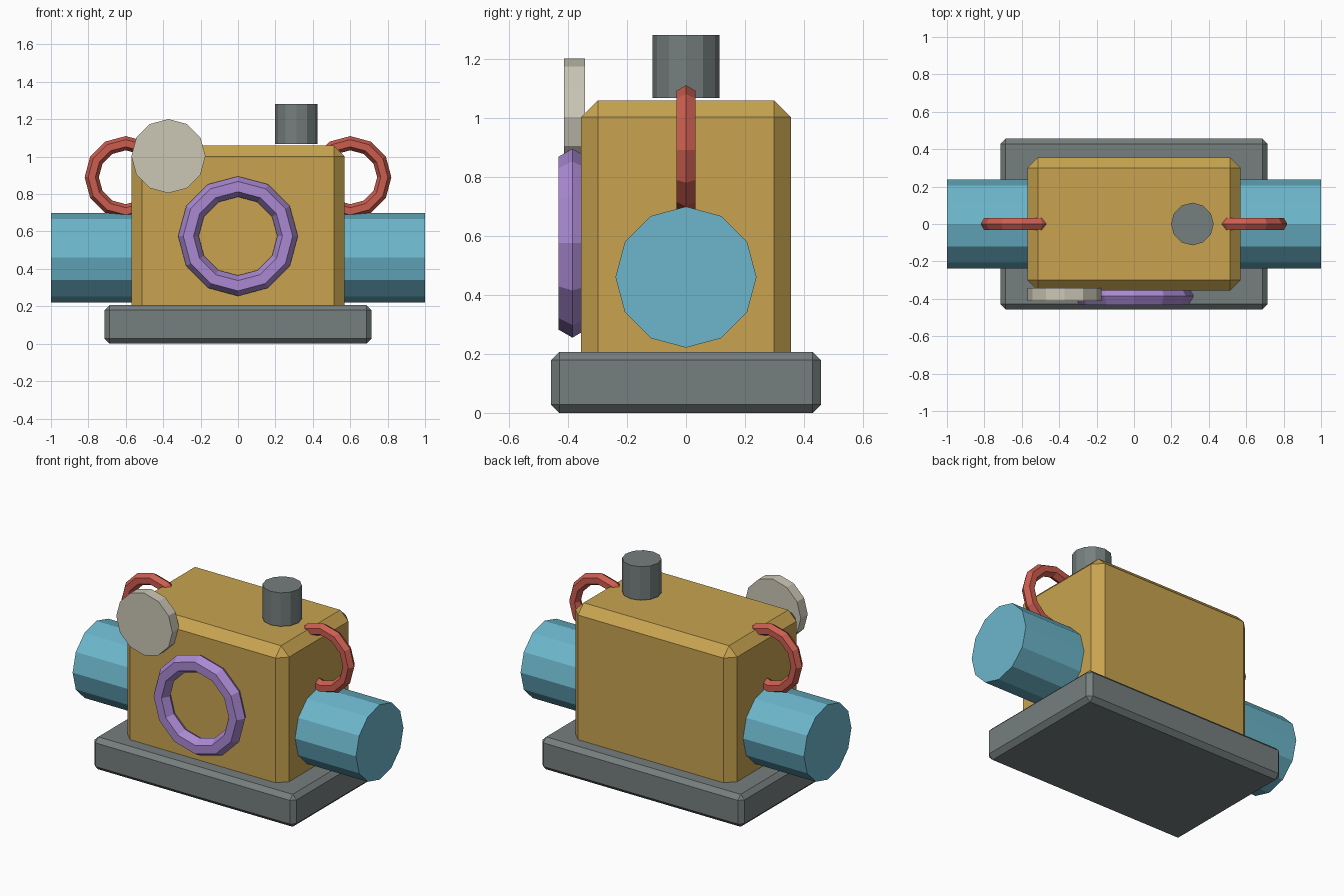
import bpy, bmesh
from math import cos, sin, pi, radians
from mathutils import Matrix, Vector

if "Cube" in bpy.data.objects:
    bpy.data.objects.remove(bpy.data.objects["Cube"])


def material(name, rgb):
    m = bpy.data.materials.new(name)
    m.diffuse_color = (*rgb, 1)
    m.use_nodes = True
    m.node_tree.nodes["Principled BSDF"].inputs["Base Color"].default_value = m.diffuse_color
    return m


GREY = material("slate", (0.18, 0.21, 0.21))
GOLD = material("ochre", (0.58, 0.37, 0.08))
BLUE = material("sky_blue", (0.15, 0.47, 0.60))
RED = material("red", (0.60, 0.11, 0.08))
PURPLE = material("violet", (0.40, 0.25, 0.65))
CREAM = material("cream", (0.60, 0.57, 0.47))

ALONG_X = Matrix.Rotation(radians(90), 4, 'Y')
ALONG_Y = Matrix.Rotation(radians(90), 4, 'X')
ALONG_Z = Matrix()


def finish(name, bm, mat, loc, rot=ALONG_Z):
    bm.transform(rot)
    bmesh.ops.recalc_face_normals(bm, faces=bm.faces)
    me = bpy.data.meshes.new(name)
    bm.to_mesh(me)
    bm.free()
    me.materials.append(mat)
    ob = bpy.data.objects.new(name, me)
    ob.location = loc
    bpy.context.collection.objects.link(ob)
    return ob


def chamfered_box(name, mat, half_x, half_y, z0, z1, chamfer):
    bm = bmesh.new()
    size = Matrix.Diagonal((2 * half_x, 2 * half_y, z1 - z0, 1))
    bmesh.ops.create_cube(bm, size=1, matrix=size)
    bmesh.ops.bevel(bm, geom=bm.edges[:], offset=chamfer, segments=1,
                    profile=0.5, affect='EDGES')
    return finish(name, bm, mat, (0, 0, (z0 + z1) / 2))


def cylinder(name, mat, radius, length, loc, rot):
    bm = bmesh.new()
    bmesh.ops.create_cone(bm, cap_ends=True, segments=12, radius1=radius,
                          radius2=radius, depth=length)
    return finish(name, bm, mat, loc, rot)


def ring(name, mat, major, minor, loc, sides=12, tube=6):
    bm = bmesh.new()
    loops = []
    for i in range(sides):
        a = 2 * pi * i / sides
        loop = []
        for j in range(tube):
            b = 2 * pi * j / tube
            r = major + minor * cos(b)
            loop.append(bm.verts.new((r * cos(a), r * sin(a), minor * sin(b))))
        loops.append(loop)
    for i in range(sides):
        p, q = loops[i], loops[(i + 1) % sides]
        for j in range(tube):
            k = (j + 1) % tube
            bm.faces.new((p[j], q[j], q[k], p[k]))
    return finish(name, bm, mat, loc, ALONG_Y)


# Plinth and main housing
chamfered_box("base_plate", GREY, 0.714, 0.457, 0, 0.207, 0.028)
chamfered_box("housing", GOLD, 0.57, 0.356, 0.13, 1.059, 0.057)

# Pipe running through the housing
cylinder("through_pipe", BLUE, 0.239, 2.0, (0, 0, 0.46), ALONG_X)

# Lifting rings on both sides
for side, sx in (("left", -1), ("right", 1)):
    ring(side + "_handle_ring", RED, 0.182, 0.038, (0.6 * sx, 0, 0.89))

# Front fittings
ring("front_ring", PURPLE, 0.265, 0.055, (0, -0.385, 0.575))
cylinder("front_dial", CREAM, 0.198, 0.07, (-0.372, -0.378, 1.003), ALONG_Y)

# Cap on top
cylinder("top_cap", GREY, 0.114, 0.214, (0.312, 0, 1.174), ALONG_Z)
